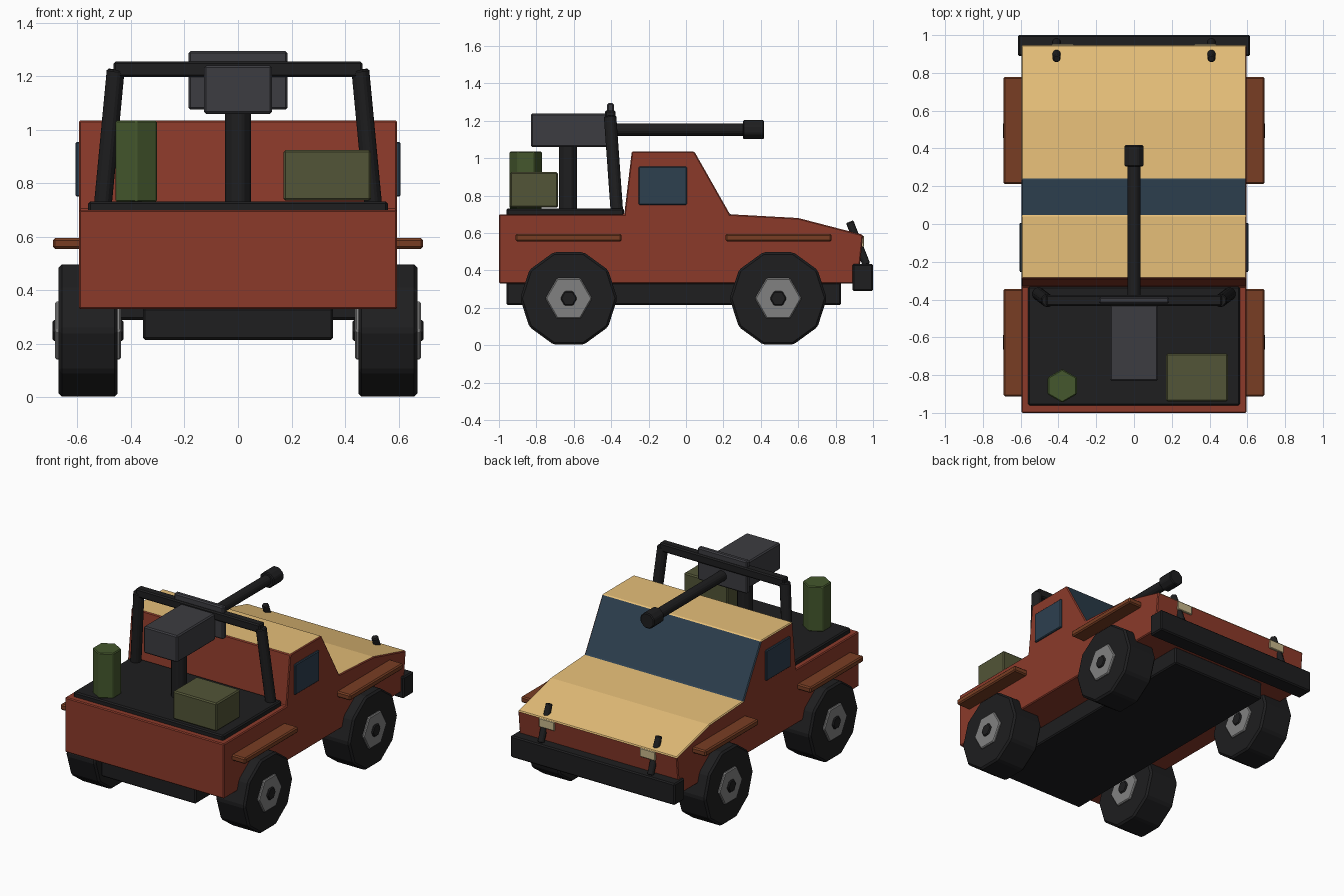
import bpy, bmesh
from math import pi, cos, sin
from mathutils import Vector

if "Cube" in bpy.data.objects:
    bpy.data.objects.remove(bpy.data.objects["Cube"])


def mat(name, r, g, b):
    m = bpy.data.materials.new(name)
    m.diffuse_color = (r, g, b, 1)
    m.use_nodes = True
    m.node_tree.nodes["Principled BSDF"].inputs["Base Color"].default_value = m.diffuse_color
    return m


RED = mat("rust_red", 0.26, 0.042, 0.023)
SAND = mat("sand", 0.79, 0.52, 0.19)
GLASS = mat("glass", 0.026, 0.05, 0.078)
BLACK = mat("black", 0.013, 0.013, 0.014)
STEEL = mat("gun_steel", 0.045, 0.045, 0.052)
HUB = mat("hub_grey", 0.22, 0.22, 0.22)
GREEN = mat("green", 0.058, 0.095, 0.026)
OLIVE = mat("olive", 0.085, 0.09, 0.038)
BROWN = mat("brown", 0.19, 0.048, 0.017)
LAMP = mat("lamp", 0.58, 0.48, 0.26)


def finish(name, bm, mats, bevel=0.008):
    bmesh.ops.recalc_face_normals(bm, faces=bm.faces)
    me = bpy.data.meshes.new(name)
    bm.to_mesh(me)
    bm.free()
    for m in mats:
        me.materials.append(m)
    ob = bpy.data.objects.new(name, me)
    bpy.context.collection.objects.link(ob)
    if bevel:
        b = ob.modifiers.new("bevel", "BEVEL")
        b.width, b.segments = bevel, 1
    return ob


def box(name, x, y, z, m, bevel=0.008):
    """Box from (min, max) pairs."""
    bm = bmesh.new()
    bmesh.ops.create_cube(bm, size=1)
    for v in bm.verts:
        v.co = [(a + b) / 2 + c * (b - a) for (a, b), c in zip((x, y, z), v.co)]
    return finish(name, bm, [m], bevel)


def rod(name, p, q, r, n, m, phase=0.0, bevel=0.006):
    """n-sided prism between two points."""
    p, q = Vector(p), Vector(q)
    d = (q - p).normalized()
    ref = Vector((1, 0, 0)) if abs(d.y) > 0.9 else Vector((0, 1, 0))
    u = (ref - d * ref.dot(d)).normalized()
    w = d.cross(u)
    bm = bmesh.new()
    rings = []
    for c in (p, q):
        rings.append([bm.verts.new(c + r * (u * cos(phase + 2 * pi * i / n) +
                                            w * sin(phase + 2 * pi * i / n)))
                      for i in range(n)])
    a, b = rings
    bm.faces.new(a)
    bm.faces.new(b)
    for i in range(n):
        j = (i + 1) % n
        bm.faces.new((a[i], a[j], b[j], b[i]))
    return finish(name, bm, [m], bevel)


# Body shell: side profile extruded across, sand roof and hood, glass windscreen
profile = [(-1, .33), (-1, .70), (-.33, .70), (-.29, 1.035), (.045, 1.035),
           (.235, .70), (.6, .68), (.947, .59), (.92, .33)]
paint = {3: 1, 4: 2, 5: 1, 6: 1}
bm = bmesh.new()
L = [bm.verts.new((-.595, y, z)) for y, z in profile]
R = [bm.verts.new((.595, y, z)) for y, z in profile]
bm.faces.new(L)
bm.faces.new(R)
for i in range(len(profile)):
    j = (i + 1) % len(profile)
    f = bm.faces.new((L[i], L[j], R[j], R[i]))
    f.material_index = paint.get(i, 0)
finish("body", bm, [RED, SAND, GLASS], 0.006)

# Underside, bumper and cargo bed
box("chassis", (-.355, .355), (-.96, .83), (.215, .335), BLACK)
box("bumper", (-.615, .615), (.89, 1.0), (.29, .435), BLACK)
box("bed_floor", (-.56, .56), (-.96, -.332), (.69, .732), BLACK)

# Mirrored side parts
for s, side in ((-1, "left"), (1, "right")):
    def span(a, b):
        return tuple(sorted((s * a, s * b)))

    box(side + "_window", span(.57, .607), (-.253, .005), (.75, .955), GLASS, .005)
    box(side + "_headlight", span(.32, .435), (.91, .952), (.525, .585), LAMP, .004)
    rod(side + "_tow_bar", (s * .41, .875, .66), (s * .41, .965, .43), .024, 6, BLACK)
    rod(side + "_roll_bar_leg", (s * .505, -.37, .72), (s * .457, -.406, 1.225),
        .036, 8, BLACK, pi / 8)
    for y, end in ((-.627, "rear"), (.493, "front")):
        tag = side + "_" + end
        rod(tag + "_tyre", (s * .45, y, .25), (s * .67, y, .25), .26, 10, BLACK, 0, .012)
        rod(tag + "_hub", (s * .437, y, .25), (s * .683, y, .25), .125, 6, HUB)
        rod(tag + "_axle_cap", (s * .428, y, .25), (s * .693, y, .25), .045, 6, BLACK)
        yc = -.628 if end == "rear" else .495
        box(tag + "_fender", span(.56, .692), (yc - .284, yc + .284), (.555, .595), BROWN)

# Roll bar cross piece
box("roll_bar_top", (-.465, .465), (-.434, -.376), (1.197, 1.255), BLACK)

# Mounted gun
rod("gun_post", (0, -.63, .72), (0, -.63, 1.07), .052, 8, BLACK, pi / 8)
box("gun_housing", (-.127, .127), (-.83, -.42), (1.06, 1.24), STEEL)
box("gun_shield", (-.185, .185), (-.422, -.386), (1.075, 1.295), STEEL)
rod("gun_barrel", (0, -.43, 1.152), (0, .32, 1.152), .036, 8, BLACK, pi / 8)
rod("gun_muzzle", (0, .305, 1.152), (0, .417, 1.152), .055, 8, BLACK, pi / 8)

# Cargo
rod("canister", (-.38, -.857, .73), (-.38, -.857, 1.035), .089, 6, GREEN)
box("crate", (.17, .497), (-.94, -.685), (.735, .925), OLIVE)
